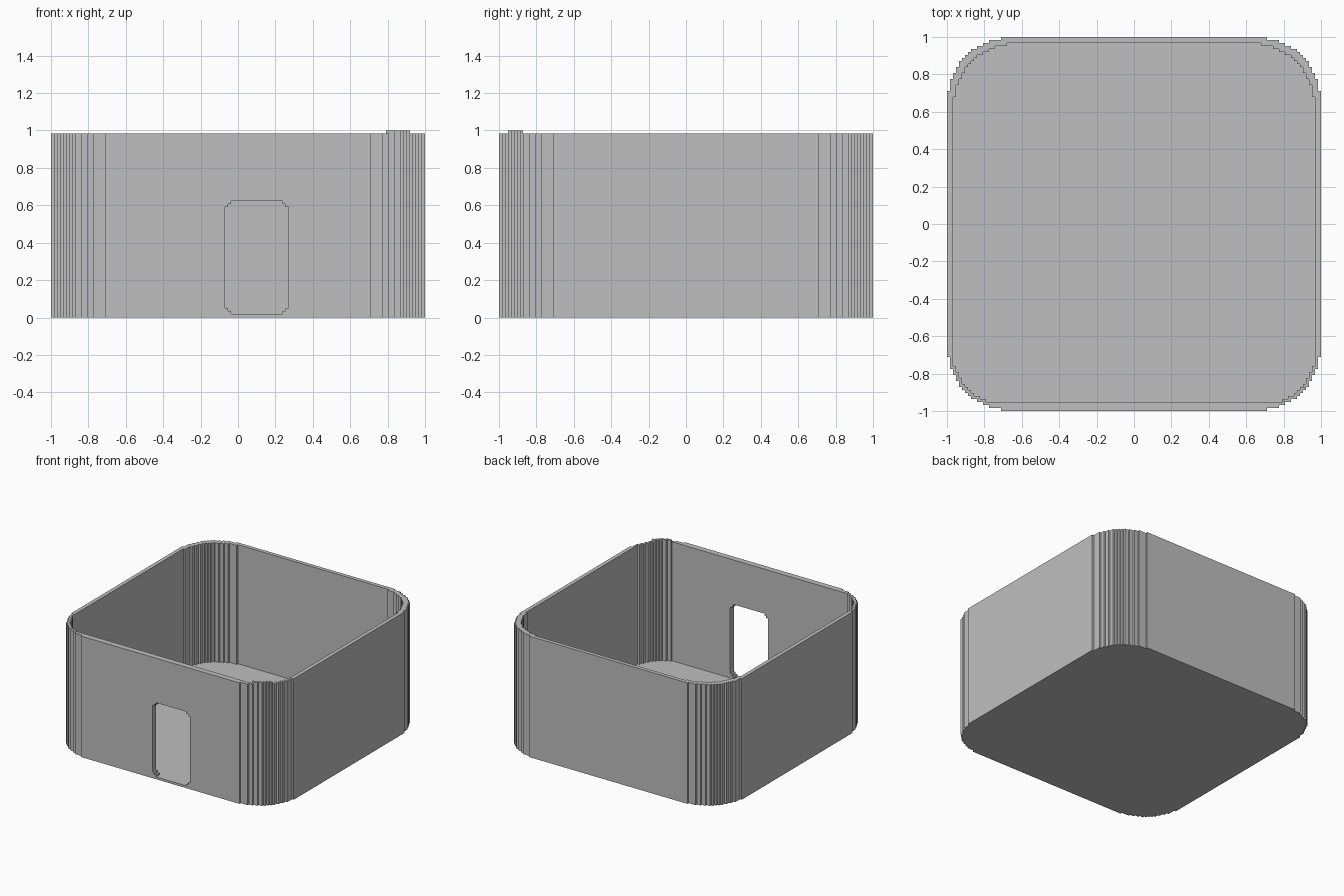
import bpy
import bmesh

cube = bpy.data.objects.get("Cube")
if cube:
    bpy.data.objects.remove(cube, do_unlink=True)

CELL = 0.016          # size of one stair step
RIM = 0.984           # height of the walls
FLOOR = 0.016

grey = bpy.data.materials.new("light_grey")
grey.use_nodes = True
COLOUR = (0.522, 0.522, 0.522, 1.0)
grey.diffuse_color = COLOUR
grey.node_tree.nodes["Principled BSDF"].inputs["Base Color"].default_value = COLOUR


def stair(steps):
    """Staircase round a corner, as (dx, dy) cells in from the square corner."""
    pts = [(steps[0], 0)]
    for j, s in enumerate(steps):
        nxt = steps[j + 1] if j + 1 < len(steps) else 0
        if nxt != s:
            pts += [(s, j + 1), (nxt, j + 1)]
    return pts


def tidy(pts):
    """Drop repeated points and points in the middle of a straight edge."""
    pts = [p for i, p in enumerate(pts) if p != pts[i - 1]]
    n = len(pts)
    return [p for i, p in enumerate(pts)
            if not any(pts[i - 1][k] == p[k] == pts[(i + 1) % n][k] for k in (0, 1))]


def outline(x0, x1, y0, y1, front, back):
    """Rectangle whose low and high corners follow the given staircases."""
    pts = [(x0 + dx * CELL, y0 + dy * CELL) for dx, dy in reversed(front)]
    pts += [(x1 - dx * CELL, y0 + dy * CELL) for dx, dy in front]
    pts += [(x1 - dx * CELL, y1 - dy * CELL) for dx, dy in reversed(back)]
    pts += [(x0 + dx * CELL, y1 - dy * CELL) for dx, dy in back]
    return tidy([(round(x, 5), round(y, 5)) for x, y in pts])


def prism(name, pts, lo, hi, axis="z"):
    """Extrude an outline along z, or along y for an outline drawn in x and z."""
    bm = bmesh.new()
    place = (lambda p, d: (p[0], p[1], d)) if axis == "z" else (lambda p, d: (p[0], d, p[1]))
    a = [bm.verts.new(place(p, lo)) for p in pts]
    b = [bm.verts.new(place(p, hi)) for p in pts]
    bm.faces.new(a)
    bm.faces.new(b)
    for i in range(len(pts)):
        k = (i + 1) % len(pts)
        bm.faces.new((a[i], a[k], b[k], b[i]))
    bmesh.ops.recalc_face_normals(bm, faces=bm.faces)
    mesh = bpy.data.meshes.new(name)
    bm.to_mesh(mesh)
    bm.free()
    mesh.materials.append(grey)
    obj = bpy.data.objects.new(name, mesh)
    bpy.context.collection.objects.link(obj)
    return obj


def cut(target, cutter):
    """Subtract the cutter and remove it."""
    cutter.hide_render = True
    mod = target.modifiers.new("cut", "BOOLEAN")
    mod.operation = "DIFFERENCE"
    mod.solver = "EXACT"
    mod.object = cutter
    bpy.context.view_layer.objects.active = target
    bpy.ops.object.modifier_apply(modifier=mod.name)
    bpy.data.objects.remove(cutter, do_unlink=True)


# Box body with stepped round corners
STEPS = [18, 14, 12, 10, 8, 7, 6, 5, 4, 4, 3, 3, 2, 2, 1, 1, 1, 1]
corner = stair(STEPS)
box = prism("open_box", outline(-1, 1, -1, 1, corner, corner), 0, RIM)

# Cavity: thicker front wall, thin front corners
inner_front = [(max(2, x + 1), max(3, y + 1)) for x, y in corner]
inner_back = [(x + 2, y + 2) for x, y in corner]
cut(box, prism("cavity", outline(-1, 1, -1, 1, inner_front, inner_back), FLOOR, 1.2))

# Doorway through the front wall
notch = stair([2, 1])
cut(box, prism("doorway", outline(-0.07, 0.27, 0.019, 0.622, notch, notch), -1.2, -0.8, "y"))

# Raised lip on the rim of the front left corner
outer, inner = [], []
for j in range(3, 8):
    for y in (j, j + 1):
        outer.append((STEPS[j], y))
        inner.append((STEPS[j - 1] + 1, y))
lip = [(round(1 - x * CELL, 5), round(-1 + y * CELL, 5)) for x, y in outer + inner[::-1]]
prism("rim_lip", tidy(lip), RIM, 1.0)
